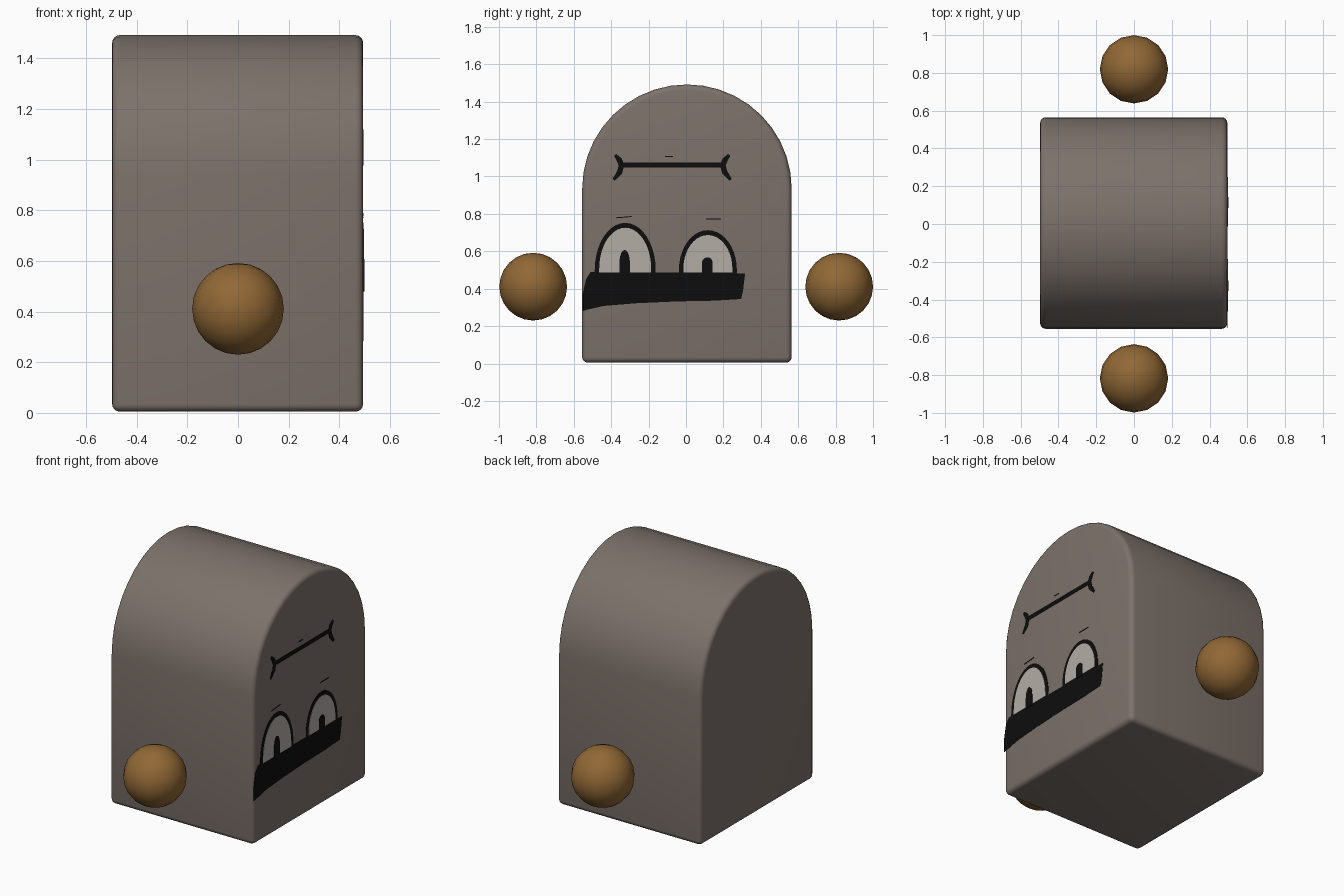
import bpy, bmesh, math

if "Cube" in bpy.data.objects:
    bpy.data.objects.remove(bpy.data.objects["Cube"])

X_BACK, X_FACE = -0.497, 0.494   # ends of the body along x


def material(name, rgb):
    m = bpy.data.materials.new(name)
    m.diffuse_color = (*rgb, 1)
    m.use_nodes = True
    m.node_tree.nodes["Principled BSDF"].inputs["Base Color"].default_value = m.diffuse_color
    return m


STONE = material("warm grey", (0.205, 0.168, 0.147))
BROWN = material("brown", (0.283, 0.138, 0.036))
BLACK = material("black", (0.004, 0.004, 0.004))
PALE = material("pale grey", (0.456, 0.413, 0.381))


def extrude_x(name, outline, x0, x1, mat):
    """Solid from a (y, z) outline, extruded along x."""
    bm = bmesh.new()
    face = bm.faces.new([bm.verts.new((x0, y, z)) for y, z in outline])
    new = bmesh.ops.extrude_face_region(bm, geom=[face])["geom"]
    moved = [v for v in new if isinstance(v, bmesh.types.BMVert)]
    bmesh.ops.translate(bm, verts=moved, vec=(x1 - x0, 0, 0))
    bmesh.ops.recalc_face_normals(bm, faces=bm.faces)
    me = bpy.data.meshes.new(name)
    bm.to_mesh(me)
    bm.free()
    me.materials.append(mat)
    ob = bpy.data.objects.new(name, me)
    bpy.context.collection.objects.link(ob)
    return ob


def arch(y, z0, half, top, straight, n):
    """Flat-bottomed arch: straight sides, then a half ellipse."""
    pts = [(y - half, z0), (y + half, z0)]
    zc = z0 + straight
    for i in range(n + 1):
        a = math.pi * i / n
        pts.append((y + half * math.cos(a), zc + (top - zc) * math.sin(a)))
    return pts


def plate(name, outline, mat, layer=1):
    """Thin painted detail on the +x face; higher layers sit in front."""
    return extrude_x(name, outline, X_FACE - 0.001, X_FACE + 0.002 * layer, mat)


def stroke(name, path, width):
    """Flat painted stroke along a (y, z) path, tapering at its ends."""
    left, right = [], []
    for i, (y, z) in enumerate(path):
        a, b = path[max(i - 1, 0)], path[min(i + 1, len(path) - 1)]
        dy, dz = b[0] - a[0], b[1] - a[1]
        k = width / 2 / math.hypot(dy, dz)
        if len(path) > 2 and i in (0, len(path) - 1):
            k *= 0.5
        left.append((y - dz * k, z + dy * k))
        right.append((y + dz * k, z - dy * k))
    return plate(name, left + right[::-1], BLACK)


# Body: rounded-edge block with an arched top
body = extrude_x("body", arch(0.005, 0.005, 0.56, 1.492, 0.93, 20), X_BACK, X_FACE, STONE)
bevel = body.modifiers.new("soft edges", "BEVEL")
bevel.width, bevel.segments = 0.03, 4
bevel.limit_method, bevel.angle_limit = "ANGLE", math.radians(40)
bpy.context.view_layer.objects.active = body
body.select_set(True)
bpy.ops.object.modifier_apply(modifier=bevel.name)
bpy.ops.object.shade_smooth_by_angle(angle=math.radians(35))

# Floating hands on both sides
for side, y in (("front", -0.817), ("back", 0.819)):
    bpy.ops.mesh.primitive_uv_sphere_add(segments=16, ring_count=12, radius=0.181,
                                         location=(0, y, 0.411))
    hand = bpy.context.object
    hand.name = side + "_hand"
    hand.data.materials.append(BROWN)
    bpy.ops.object.shade_smooth()

# Eyes: black rim, pale eyeball, black pupil
for name, y, half, top in (("left", -0.325, 0.163, 0.752), ("right", 0.117, 0.155, 0.713)):
    plate(name + "_eye_rim", arch(y, 0.47, half, top, 0.03, 20), BLACK, 1)
    plate(name + "_eyeball", arch(y, 0.487, half - 0.024, top - 0.026, 0.02, 20), PALE, 2)
    plate(name + "_pupil", arch(y - 0.003, 0.48, 0.028, top - 0.145, 0.06, 10), BLACK, 3)

# Mouth: a wide dark band with a curved lower edge
plate("mouth", [(-0.55, 0.283), (-0.44, 0.308), (-0.27, 0.322), (-0.05, 0.332), (0.15, 0.336),
                (0.295, 0.345), (0.305, 0.39), (0.316, 0.482), (0.0, 0.485), (-0.51, 0.49),
                (-0.535, 0.45), (-0.55, 0.37)], BLACK, 1)

# Brow: long bar with a small bracket at each end
stroke("brow_bar", [(-0.35, 1.062), (0.205, 1.062)], 0.026)
for name, y, s in (("left", -0.345, -1), ("right", 0.197, 1)):
    stroke(name + "_brow_end", [(y + s * dy, z) for dy, z in
           ((0.034, 1.115), (0.012, 1.09), (0.0, 1.06), (0.01, 1.022), (0.042, 0.982))], 0.03)

# Fine crease lines above the eyes and brow
for i, line in enumerate(([(-0.375, 0.779), (-0.29, 0.786)],
                          [(0.107, 0.772), (0.187, 0.772)],
                          [(-0.112, 1.107), (-0.07, 1.107)])):
    stroke("crease_%d" % (i + 1), line, 0.005)
